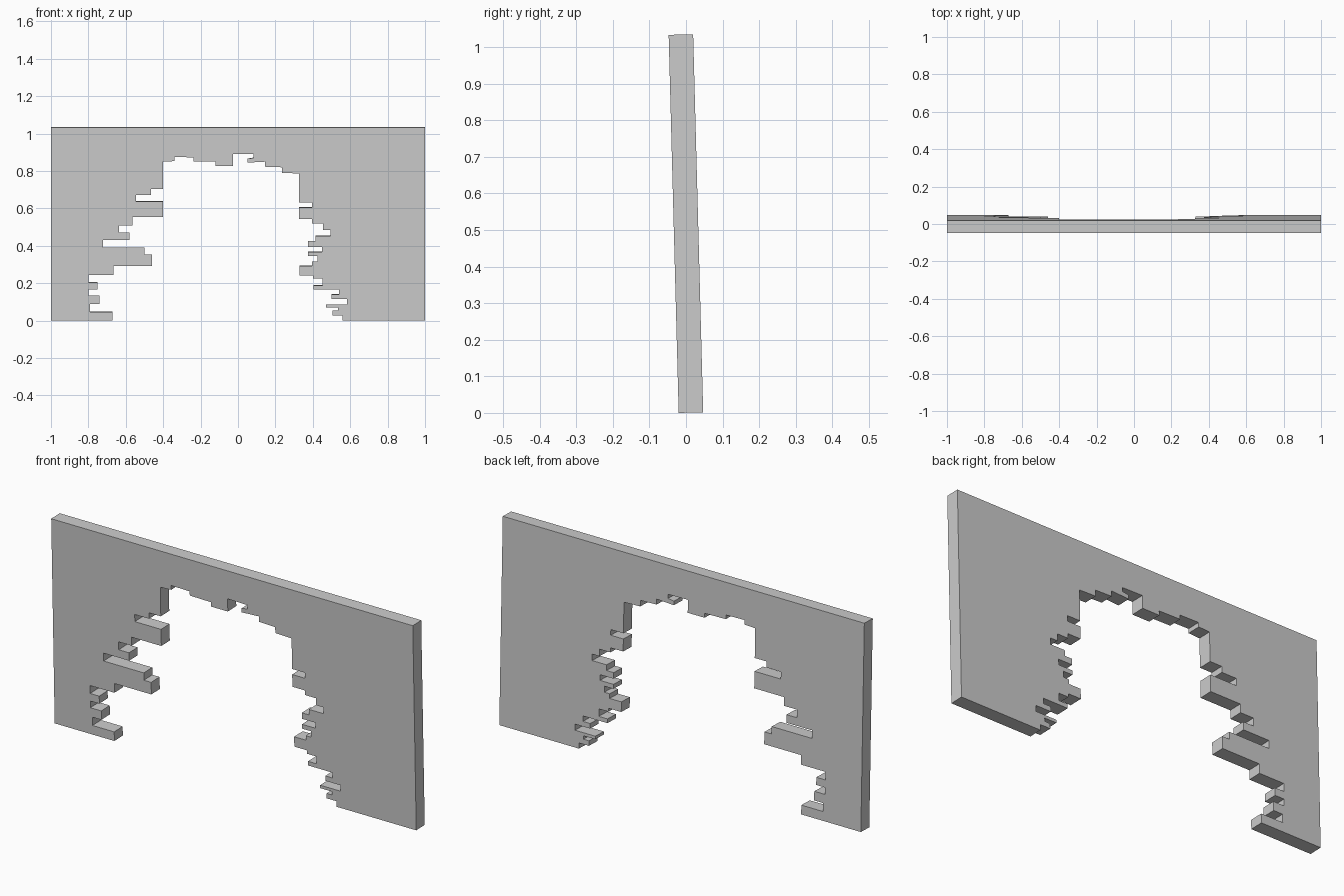
import bpy, bmesh, math
from mathutils import Matrix

W, H, T = 1.0, 1.034, 0.067        # half width, height, thickness
LEAN = math.radians(1.52)          # the wall tilts slightly to the front


def courses(rows, z=0.0):
    """Turn (edge x, course end z) rows into a stepped broken-brick edge."""
    pts = []
    for x, z_end in rows:
        pts += [(x, z), (x, z_end)]
        z = z_end
    return pts


# Left jamb of the broken opening, going up
left = courses([
    (-.67, .046), (-.79, .088), (-.74, .133), (-.80, .167), (-.75, .205),
    (-.80, .245), (-.665, .292), (-.46, .353), (-.50, .39), (-.722, .43),
    (-.58, .47), (-.637, .51), (-.565, .553), (-.40, .637), (-.545, .673),
    (-.465, .703), (-.40, .85)])

# Ragged crown of the opening, left to right
crown = [(-.34, .853), (-.34, .875), (-.237, .873), (-.237, .852),
         (-.12, .85), (-.12, .828), (-.027, .828), (-.027, .892),
         (.083, .89), (.083, .87), (.05, .865), (.05, .845), (.145, .85),
         (.145, .823), (.235, .82), (.235, .79)]

# Right jamb, going down
right = courses([
    (.325, .633), (.395, .605), (.325, .543), (.395, .52), (.455, .485),
    (.495, .453), (.415, .425), (.375, .395), (.45, .367), (.375, .345),
    (.425, .315), (.395, .292), (.33, .242), (.40, .225), (.453, .188),
    (.405, .167), (.54, .14), (.50, .115), (.583, .085), (.47, .07),
    (.535, .053), (.505, .028), (.56, 0)], z=.787)

outline = [(-W, 0)] + left + crown + right + [(W, 0), (W, H), (-W, H)]

# Extrude the wall outline through its thickness, then lean it
bm = bmesh.new()
face = bm.faces.new([bm.verts.new((x, -.020, z)) for x, z in outline])
ext = bmesh.ops.extrude_face_region(bm, geom=[face])
bmesh.ops.translate(bm, vec=(0, T, 0),
                    verts=[g for g in ext["geom"] if isinstance(g, bmesh.types.BMVert)])
bmesh.ops.recalc_face_normals(bm, faces=bm.faces)
bm.transform(Matrix.Translation((0, 0, .0005)) @ Matrix.Rotation(LEAN, 4, 'X'))
mesh = bpy.data.meshes.new("broken_wall")
bm.to_mesh(mesh)
bm.free()
bpy.context.collection.objects.link(bpy.data.objects.new("broken_wall", mesh))
